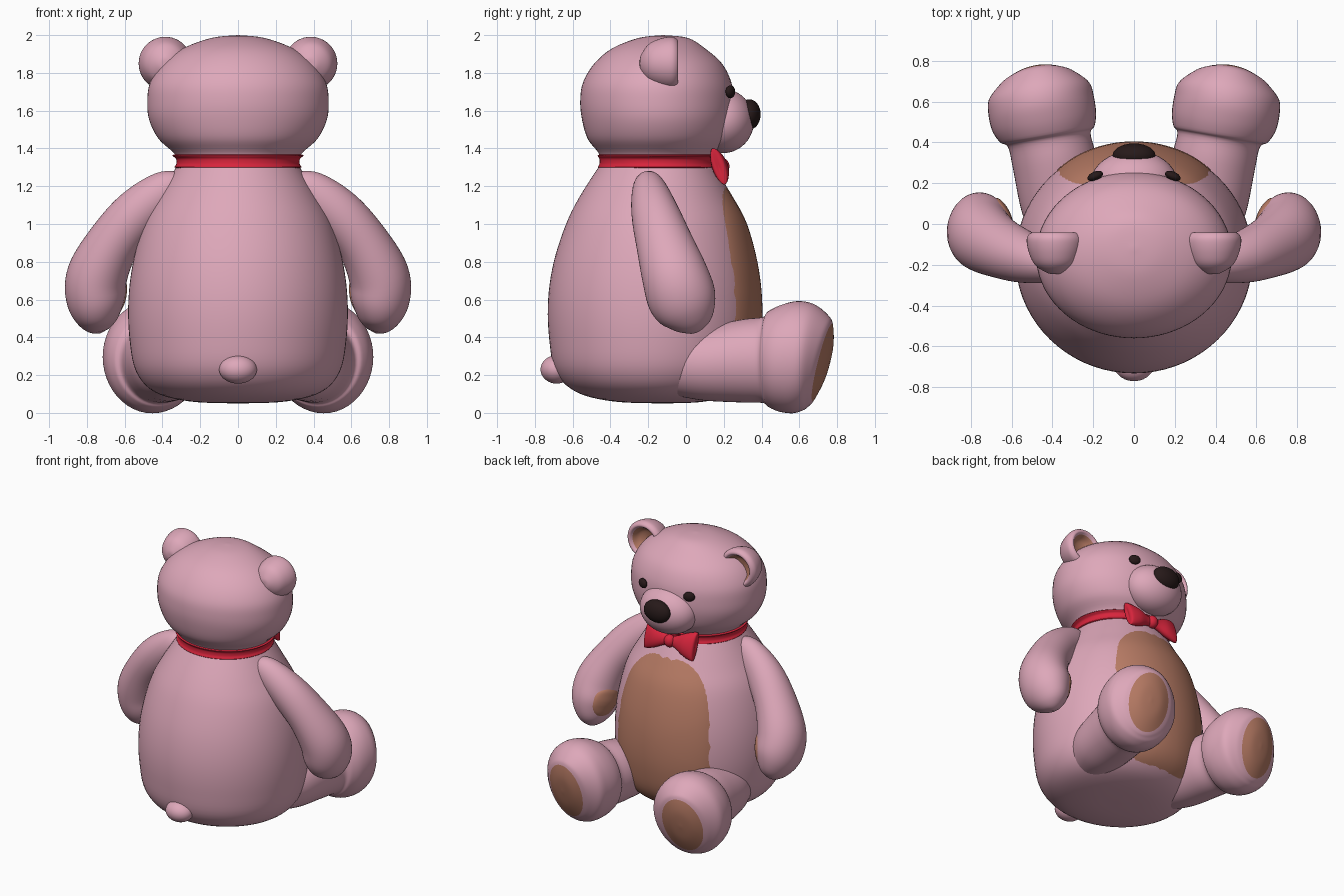
import bpy, bmesh
from math import sin, cos, pi, copysign
from mathutils import Vector, Matrix

if "Cube" in bpy.data.objects:
    bpy.data.objects.remove(bpy.data.objects["Cube"])


def material(name, rgb):
    m = bpy.data.materials.new(name)
    m.diffuse_color = (*rgb, 1)
    m.use_nodes = True
    m.node_tree.nodes["Principled BSDF"].inputs["Base Color"].default_value = m.diffuse_color
    return m


PINK = material("pink_plush", (0.73, 0.39, 0.49))
BROWN = material("brown_plush", (0.48, 0.20, 0.13))
RED = material("red_ribbon", (0.68, 0.018, 0.045))
DARK = material("dark_plastic", (0.02, 0.01, 0.01))


def finish(name, bm, mat, mirror=False):
    bmesh.ops.remove_doubles(bm, verts=bm.verts, dist=1e-5)
    bmesh.ops.recalc_face_normals(bm, faces=bm.faces)
    me = bpy.data.meshes.new(name)
    bm.to_mesh(me)
    bm.free()
    me.shade_smooth()
    me.materials.append(mat)
    ob = bpy.data.objects.new(name, me)
    bpy.context.collection.objects.link(ob)
    if mirror:
        mod = ob.modifiers.new("mirror", 'MIRROR')
        mod.use_mirror_merge = False
    return ob


def sample(secs, t):
    """Smooth interpolation through section tuples."""
    n = len(secs) - 1
    i = max(0, min(int(t), n - 1))
    f = t - i
    a, b, c, d = (secs[max(0, min(n, k))] for k in (i - 1, i, i + 1, i + 2))
    return [0.5 * (2 * q + (r - p) * f + (2 * p - 5 * q + 4 * r - s) * f * f
                   + (3 * q - p - 3 * r + s) * f ** 3)
            for p, q, r, s in zip(a, b, c, d)]


def surface(secs, frame):
    """Sections are (x, y, z, radius_u, radius_v, ...)."""
    def at(t, phi, off=0.0):
        s = sample(secs, t)
        u, v = frame(s, t)
        ru, rv = max(0, s[3]), max(0, s[4])
        k = off if ru > 1e-4 else 0
        return Vector(s[:3]) + u * ((ru + k) * cos(phi)) + v * ((rv + k) * sin(phi))
    return at


def grid(name, rows, mat, mirror=False, cap=False):
    bm = bmesh.new()
    vs = [[bm.verts.new(p) for p in row] for row in rows]
    n = len(vs[0])
    for a, b in zip(vs, vs[1:]):
        for j in range(n):
            bm.faces.new((a[j], a[(j + 1) % n], b[(j + 1) % n], b[j]))
    bmesh.ops.remove_doubles(bm, verts=bm.verts, dist=1e-5)
    if cap:
        bmesh.ops.holes_fill(bm, edges=[e for e in bm.edges if e.is_boundary])
    return finish(name, bm, mat, mirror)


def loft(name, surf, t0, t1, mat, mirror=False, seg=48, cap=True, steps=5):
    m = round((t1 - t0) * steps)
    rows = [[surf(t0 + (t1 - t0) * i / m, 2 * pi * j / seg) for j in range(seg)]
            for i in range(m + 1)]
    return grid(name, rows, mat, mirror, cap)


def patch(name, surf, t0, ht, p0, hp, mat, mirror=False, power=3.0):
    """Rounded patch lying just above a lofted surface."""
    sp = lambda c: copysign(abs(c) ** (2 / power), c)
    rows = []
    for i in range(17):
        r = i / 16
        off = 0.008 * (1 - r ** 8) - 0.002 * r ** 8
        rows.append([surf(t0 + ht * r * sp(sin(2 * pi * j / 64)),
                          p0 + hp * r * sp(cos(2 * pi * j / 64)), off) for j in range(64)])
    return grid(name, rows, mat, mirror)


def ball(name, loc, size, mat, mirror=False, rot=None):
    bm = bmesh.new()
    m = Matrix.Translation(loc) @ (rot or Matrix()) @ Matrix.Diagonal((*size, 1))
    bmesh.ops.create_uvsphere(bm, u_segments=40, v_segments=24, radius=1, matrix=m)
    return finish(name, bm, mat, mirror)


X, Y, Z = Vector((1, 0, 0)), Vector((0, 1, 0)), Vector((0, 0, 1))


def upright(rows):
    """Rows are (z, half width, back y, front y)."""
    return surface([(0, (b + f) / 2, z, w, (f - b) / 2) for z, w, b, f in rows],
                   lambda s, t: (X, Y))


# Body and belly patch
body = upright([(.05, 0, -.12, -.12), (.06, .25, -.38, .10), (.11, .44, -.58, .25),
                (.22, .54, -.69, .35), (.40, .575, -.725, .39), (.60, .58, -.73, .395),
                (.80, .555, -.70, .37), (1.0, .50, -.635, .315), (1.15, .42, -.56, .24),
                (1.32, .315, -.45, .15)])
loft("body", body, 0, 9, PINK, seg=72)
patch("belly_patch", body, 5.2, 3.15, pi / 2, .74, BROWN, power=3.4)

# Head
head = upright([(1.30, .31, -.45, .14), (1.37, .335, -.46, .16), (1.45, .42, -.52, .22),
                (1.55, .47, -.55, .25), (1.65, .48, -.56, .255), (1.75, .465, -.545, .24),
                (1.85, .40, -.485, .19), (1.93, .29, -.39, .10), (1.985, .14, -.25, .01),
                (2.0, 0, -.12, -.12)])
loft("head", head, 0, 9, PINK, seg=72)

# Face
ball("muzzle", (0, .195, 1.545), (.215, .165, .17), PINK)
ball("nose", (0, .335, 1.58), (.105, .06, .08), DARK)
ball("eye", (.19, .235, 1.70), (.04, .022, .034), DARK, True, Matrix.Rotation(-.4, 4, 'Z'))

# Ears, domed behind and hollow in front
ear_rows = [(-.245, 0), (-.24, .04), (-.20, .10), (-.14, .13), (-.08, .141), (-.05, .13),
            (-.042, .112), (-.058, .096), (-.10, .065), (-.115, 0)]
ear = surface([(.385, y, 1.85, r, r) for y, r in ear_rows], lambda s, t: (X, Z))
loft("ear", ear, 0, 7, PINK, True, cap=False)
loft("ear_lining", ear, 7, 9, BROWN, True, cap=False)

# Arms and palm pads
arm_secs = [(.28, -.20, 1.23, 0, 0), (.29, -.20, 1.225, .05, .05), (.38, -.195, 1.18, .09, .105),
            (.53, -.165, 1.06, .125, .13), (.66, -.115, .90, .15, .14),
            (.745, -.06, .73, .175, .16), (.755, -.02, .60, .18, .155),
            (.745, .01, .50, .14, .115), (.735, .02, .44, .07, .06), (.73, .02, .42, 0, 0)]


def arm_frame(s, t):
    d = Vector(sample(arm_secs, min(t + .3, 9))[:3]) - Vector(sample(arm_secs, max(t - .3, 0))[:3])
    v = Y.cross(d).normalized()
    return d.cross(v).normalized() * (1 if d.cross(v).y > 0 else -1), v


arm = surface(arm_secs, arm_frame)
loft("arm", arm, 0, 9, PINK, True)
patch("palm_pad", arm, 6.0, 1.05, 1.15, .6, BROWN, True, power=2.5)

# Legs with feet; the sixth number leans the section forward
leg_secs = [(.33, -.05, .26, .17, .17, 0), (.36, .10, .26, .195, .195, 0),
            (.39, .30, .275, .205, .22, 0), (.415, .41, .28, .205, .228, 0),
            (.425, .44, .285, .235, .255, 0), (.44, .50, .29, .258, .283, .03),
            (.455, .58, .295, .262, .297, .05), (.465, .65, .295, .25, .28, .1),
            (.473, .70, .275, .195, .24, .22), (.478, .722, .267, .15, .205, .25),
            (.482, .75, .268, .08, .11, .25), (.485, .758, .268, 0, 0, .25)]
side = Vector((cos(.17), -sin(.17), 0))
leg = surface(leg_secs, lambda s, t: (side, Vector((0, s[5], 1))))
loft("leg", leg, 0, 9, PINK, True, cap=False)
loft("foot_pad", leg, 9, 11, BROWN, True, cap=False)

# Tail
ball("tail", (0, -.685, .23), (.10, .085, .075), PINK)

# Collar
collar = upright([(1.296, .31, -.445, .145), (1.30, .335, -.465, .165), (1.32, .326, -.458, .158),
                  (1.345, .328, -.458, .158), (1.362, .348, -.468, .17), (1.37, .33, -.45, .15)])
loft("collar", collar, 0, 5, RED, seg=64)

# Bow tie
tilt, thick = Vector((0, -.32, .947)), Vector((0, .947, .32))
wing = surface([(.0, .18, 1.305, .025, .03), (.05, .18, 1.305, .03, .045),
                (.12, .18, 1.305, .042, .08), (.185, .175, 1.305, .036, .10),
                (.20, .172, 1.305, .02, .088), (.195, .172, 1.305, 0, 0)],
               lambda s, t: (thick, tilt))
loft("bow_wing", wing, 0, 5, RED, True, seg=32)
ball("bow_knot", (0, .19, 1.305), (.04, .04, .045), RED)
